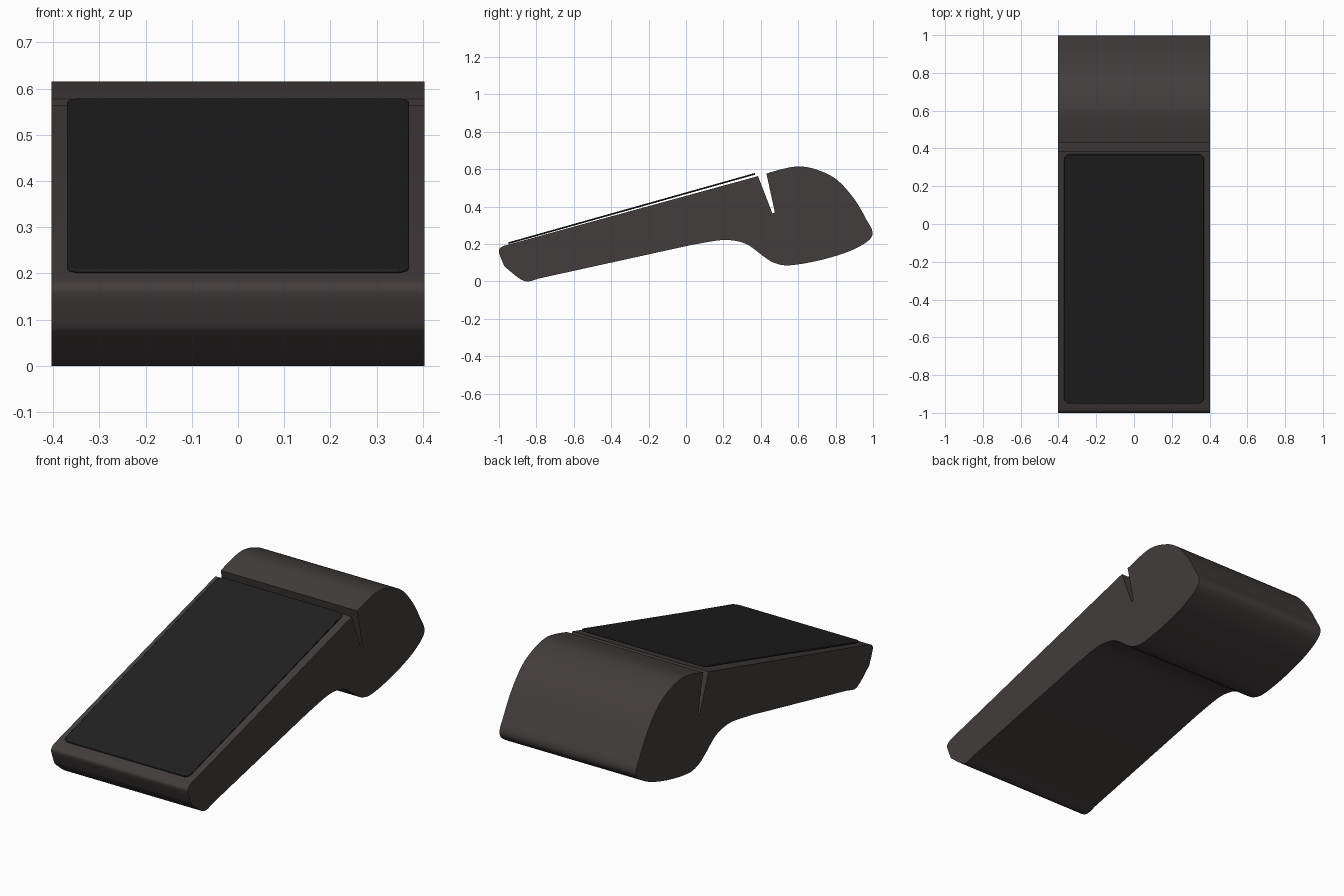
import bpy, bmesh, math
from mathutils import Vector, Matrix

cube = bpy.data.objects.get("Cube")
if cube:
    bpy.data.objects.remove(cube, do_unlink=True)


def material(name, rgb):
    m = bpy.data.materials.new(name)
    m.use_nodes = True
    m.diffuse_color = (*rgb, 1)
    bsdf = m.node_tree.nodes["Principled BSDF"]
    bsdf.inputs["Base Color"].default_value = (*rgb, 1)
    bsdf.inputs["Roughness"].default_value = 0.5
    return m


def smooth_run(points, steps=5):
    """Catmull-Rom curve through the points, ends included."""
    p = [Vector(q) for q in points]
    p = [2 * p[0] - p[1]] + p + [2 * p[-1] - p[-2]]
    out = []
    for a, b, c, d in zip(p, p[1:], p[2:], p[3:]):
        for i in range(steps):
            t = i / steps
            out.append(0.5 * (2 * b + (c - a) * t + (2 * a - 5 * b + 4 * c - d) * t * t
                              + (3 * b - a - 3 * c + d) * t ** 3))
    return out + [p[-2]]


def prism(name, outline, direction, mat, bevel=0.0):
    """Extrude a closed 3D outline along a direction."""
    bm = bmesh.new()
    face = bm.faces.new([bm.verts.new(v) for v in outline])
    ext = bmesh.ops.extrude_face_region(bm, geom=[face])
    bmesh.ops.translate(bm, vec=direction,
                        verts=[g for g in ext["geom"] if isinstance(g, bmesh.types.BMVert)])
    bmesh.ops.recalc_face_normals(bm, faces=bm.faces)
    mesh = bpy.data.meshes.new(name)
    bm.to_mesh(mesh)
    bm.free()
    mesh.materials.append(mat)
    ob = bpy.data.objects.new(name, mesh)
    bpy.context.collection.objects.link(ob)
    if bevel:
        mod = ob.modifiers.new("soft_rim", "BEVEL")
        mod.width, mod.segments, mod.limit_method = bevel, 2, "ANGLE"
        mod.angle_limit = math.radians(40)
    bpy.ops.object.select_all(action="DESELECT")
    ob.select_set(True)
    bpy.context.view_layer.objects.active = ob
    bpy.ops.object.shade_smooth_by_angle(angle=math.radians(30))
    return ob


casing = material("warm_charcoal", (0.055, 0.047, 0.046))
glass = material("black_glass", (0.015, 0.015, 0.015))

# Side profile (y, z): rounded head, sloping underside, blunt nose, slot
head = smooth_run([(0.43, 0.577), (0.52, 0.602), (0.607, 0.615), (0.70, 0.597),
                   (0.805, 0.545), (0.90, 0.44), (0.965, 0.33), (0.997, 0.265),
                   (0.975, 0.218), (0.875, 0.162), (0.715, 0.113), (0.555, 0.086),
                   (0.475, 0.098), (0.42, 0.13), (0.34, 0.19), (0.275, 0.215),
                   (0.18, 0.22), (0.02, 0.193)])
foot = smooth_run([(-0.785, 0.016), (-0.845, 0.0), (-0.89, 0.015), (-0.965, 0.075)])
nose = smooth_run([(-0.972, 0.082), (-1.0, 0.155), (-0.993, 0.178), (-0.975, 0.19)])
slot = [Vector(q) for q in ((0.385, 0.563), (0.462, 0.363), (0.475, 0.37))]
profile = head + foot + nose + slot

# Body: the profile swept across the full width
half = 0.403
prism("terminal_body", [(-half, p.x, p.y) for p in profile], (2 * half, 0, 0), casing)

# Screen: rounded plate floating just above the sloped deck
low, high = Vector((0, -0.949, 0.202)), Vector((0, 0.370, 0.573))
slope = high - low
tilt = Matrix.Rotation(math.atan2(slope.z, slope.y), 3, "X")
w, l, r = 0.37, slope.length / 2, 0.03
rim = []
for k, (sx, sy) in enumerate(((1, 1), (-1, 1), (-1, -1), (1, -1))):
    for i in range(7):
        a = math.radians(90 * k + 15 * i)
        corner = Vector((sx * (w - r) + r * math.cos(a), sy * (l - r) + r * math.sin(a), -0.002))
        rim.append((low + high) / 2 + tilt @ corner)
prism("screen", rim, tilt @ Vector((0, 0, 0.009)), glass, 0.003)
